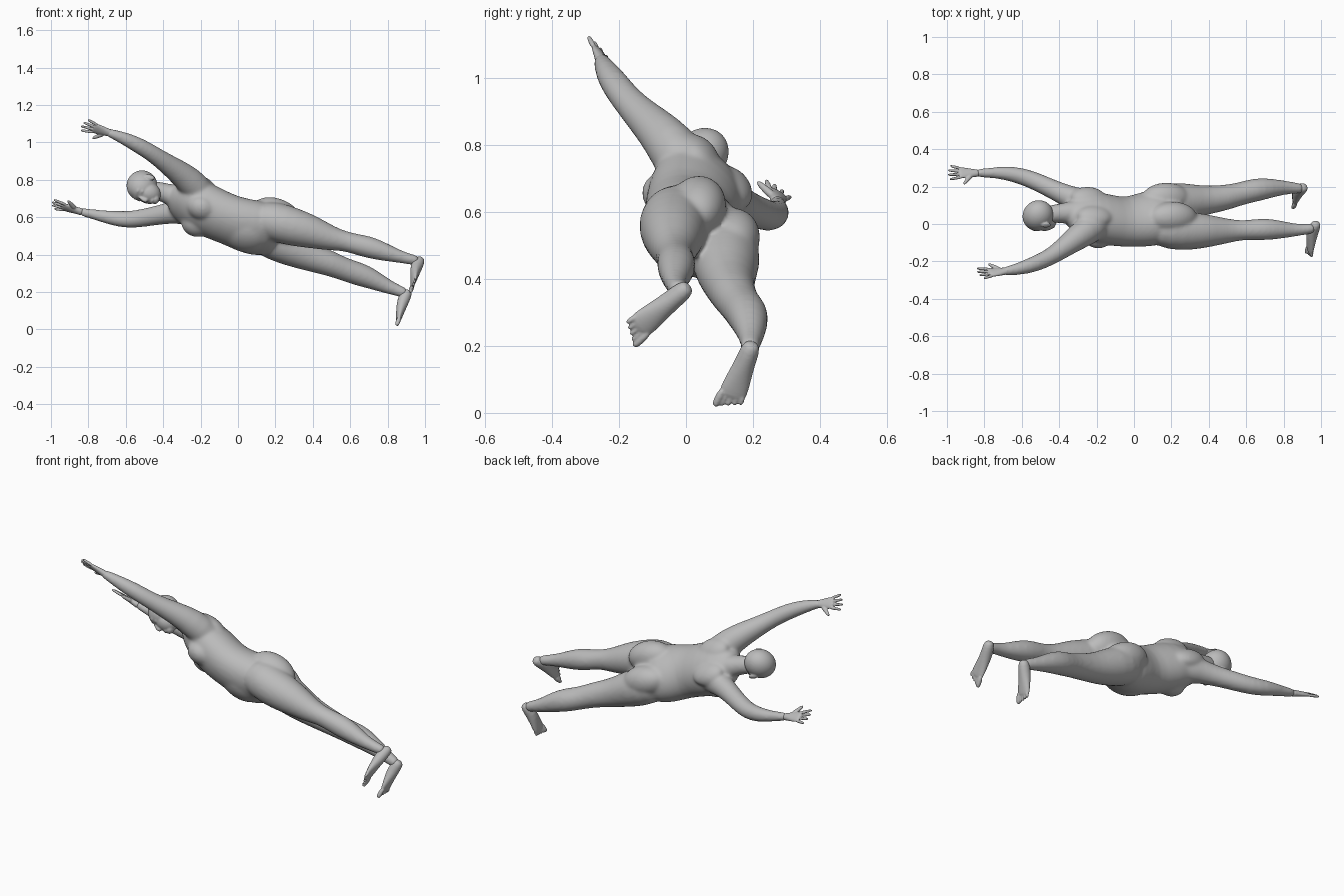
import bpy, bmesh, math
from mathutils import Vector, Matrix

cube = bpy.data.objects.get("Cube")
if cube:
    bpy.data.objects.remove(cube)

skin = bpy.data.materials.new("plain_grey")
skin.use_nodes = True
grey = (0.5, 0.5, 0.5, 1)
skin.diffuse_color = grey
skin.node_tree.nodes["Principled BSDF"].inputs["Base Color"].default_value = grey

# Body frame: towards the head, towards the figure's left, towards its front
UP = Vector((-0.94, 0, 0.34)).normalized()
LEFT = Vector((0, -0.68, 0.73))
LEFT = (LEFT - UP * LEFT.dot(UP)).normalized()
FRONT = LEFT.cross(UP)


def tube(bm, stations, side=LEFT, n=16):
    """Loft of ellipses; each station is x, y, z, half width, optional half depth."""
    pts = [Vector(s[:3]) for s in stations]
    rings = []
    for i, s in enumerate(stations):
        t = (pts[min(i + 1, len(pts) - 1)] - pts[max(i - 1, 0)]).normalized()
        across = (side - t * side.dot(t)).normalized()
        deep = t.cross(across)
        ring = []
        for k in range(n):
            a = math.tau * k / n
            ring.append(bm.verts.new(pts[i] + across * math.cos(a) * s[3] + deep * math.sin(a) * s[-1]))
        rings.append(ring)
    for r, q in zip(rings, rings[1:]):
        for k in range(n):
            bm.faces.new((r[k], r[(k + 1) % n], q[(k + 1) % n], q[k]))
    bm.faces.new(rings[0][::-1])
    bm.faces.new(rings[-1])


def blob(bm, centre, wide, tall, deep):
    """Ellipsoid aligned with the body frame."""
    m = Matrix((LEFT * wide, UP * tall, FRONT * deep)).transposed().to_4x4()
    bmesh.ops.create_uvsphere(bm, u_segments=20, v_segments=12, radius=1,
                              matrix=Matrix.Translation(centre) @ m)


def at(origin, left, up, front):
    return Vector(origin) + LEFT * left + UP * up + FRONT * front


def finish(name, bm, voxel, smooth):
    """Fuse the overlapping pieces into one soft surface."""
    bmesh.ops.recalc_face_normals(bm, faces=bm.faces)
    me = bpy.data.meshes.new(name)
    bm.to_mesh(me)
    bm.free()
    me.materials.append(skin)
    ob = bpy.data.objects.new(name, me)
    bpy.context.collection.objects.link(ob)
    ob.modifiers.new("round", "SUBSURF").levels = 1
    ob.modifiers["round"].render_levels = 1
    fuse = ob.modifiers.new("fuse", "REMESH")
    fuse.mode = "VOXEL"
    fuse.voxel_size = voxel
    fuse.use_smooth_shade = True
    soft = ob.modifiers.new("soften", "SMOOTH")
    soft.iterations = smooth
    return ob


# Torso, neck and limbs
body = bmesh.new()
tube(body, [(-.37, .07, .72, .06, .05), (-.31, .055, .695, .125, .09), (-.23, .04, .67, .155, .122),
            (-.13, .02, .62, .15, .128), (-.04, .008, .583, .144, .12), (.06, .022, .55, .163, .132),
            (.15, .045, .53, .163, .13), (.23, .05, .51, .115, .085)], n=24)
tube(body, [(-.28, .06, .69, .085), (-.36, .06, .72, .057), (-.42, .055, .74, .05), (-.49, .05, .755, .048)])
tube(body, [(-.16, .02, .69, .07), (-.23, -.02, .765, .085), (-.30, -.07, .83, .07), (-.38, -.13, .885, .055),
            (-.45, -.178, .935, .046), (-.52, -.21, .978, .045), (-.60, -.237, 1.018, .037),
            (-.67, -.25, 1.045, .026), (-.71, -.254, 1.058, .022)])
tube(body, [(-.17, .07, .64, .07), (-.26, .11, .63, .08), (-.33, .138, .63, .064), (-.42, .178, .612, .053),
            (-.50, .217, .597, .05), (-.58, .25, .585, .047), (-.66, .27, .593, .042),
            (-.74, .275, .608, .031), (-.82, .272, .625, .024), (-.85, .272, .632, .022)])
tube(body, [(.08, -.01, .60, .09), (.2, -.033, .577, .11), (.3, -.038, .546, .105), (.4, -.037, .52, .09),
            (.5, -.037, .485, .067), (.57, -.034, .472, .054), (.63, -.031, .456, .056), (.7, -.028, .44, .061),
            (.78, -.03, .415, .051), (.86, -.033, .39, .035), (.93, -.028, .373, .029), (.97, -.02, .365, .028)])
tube(body, [(.08, .1, .51, .09), (.2, .12, .475, .11), (.3, .12, .425, .096), (.4, .128, .382, .077),
            (.5, .143, .35, .069), (.57, .162, .32, .062), (.65, .183, .295, .065), (.72, .191, .268, .056),
            (.8, .195, .228, .039), (.87, .192, .203, .03), (.905, .187, .188, .028)])
for s in (-1, 1):
    blob(body, at((-.19, .04, .66), s * .065, 0, .085), .072, .08, .06)      # breast
    blob(body, at((.175, .045, .53), s * .072, 0, -.055), .085, .14, .09)    # buttock
    blob(body, at((-.24, .05, .68), s * .07, 0, -.06), .07, .1, .045)        # shoulder blade
blob(body, at((.05, .03, .555), 0, 0, .06), .12, .14, .085)                  # belly
finish("body", body, .008, 16)

# Head with face and ears
head = bmesh.new()
H = (-.513, .045, .768)
blob(head, H, .078, .085, .089)
blob(head, at(H, 0, -.045, .035), .06, .07, .057)
blob(head, at(H, 0, -.092, .062), .028, .022, .026)
blob(head, at(H, 0, -.078, .082), .02, .009, .012)
blob(head, at(H, 0, .012, .076), .042, .012, .013)
tube(head, [(*at(H, 0, .002, .083), .007), (*at(H, 0, -.025, .096), .009),
            (*at(H, 0, -.044, .1), .013), (*at(H, 0, -.052, .088), .012)], n=10)
for s in (-1, 1):
    blob(head, at(H, s * .03, -.012, .073), .014, .009, .01)                 # eye
    blob(head, at(H, s * .078, -.025, -.005), .009, .028, .017)              # ear
finish("head", head, .005, 4)


def hand(name, wrist, aim, thumb):
    bm = bmesh.new()
    aim = Vector(aim).normalized()
    thumb = Vector(thumb)
    thumb = (thumb - aim * thumb.dot(aim)).normalized()

    def p(along, over):
        return tuple(Vector(wrist) + aim * along + thumb * over)
    tube(bm, [(*p(-.02, 0), .022, .021), (*p(.01, 0), .022, .018), (*p(.045, 0), .032, .015),
              (*p(.08, 0), .036, .012), (*p(.095, 0), .031, .01)], thumb, 12)
    for i, length in enumerate((.055, .072, .078, .07)):
        over = (i - 1.5) * .018
        tube(bm, [(*p(.075, over), .0095), (*p(.085 + length * .5, over * 1.3), .0088),
                  (*p(.085 + length, over * 1.65), .007)], thumb, 8)
    tube(bm, [(*p(.025, .012), .016), (*p(.055, .045), .012), (*p(.08, .075), .0075)], aim, 8)
    finish(name, bm, .0035, 2)


hand("left_hand", (-.685, -.252, 1.05), (-.9, -.08, .28), (-.1, .62, -.75))
hand("right_hand", (-.845, .272, .631), (-.95, .02, .26), (0, -.75, .5))


def foot(name, heel, toe, inner):
    bm = bmesh.new()
    heel, toe = Vector(heel), Vector(toe)
    span = toe - heel
    aim = span.normalized()
    side = (LEFT - aim * LEFT.dot(aim)).normalized() * inner
    top = Vector((-1, 0, 0))
    top = (top - aim * top.dot(aim)).normalized()

    def p(along, over, rise):
        return tuple(heel + span * along + side * over + top * rise)
    # Sole and instep
    tube(bm, [(*p(-.06, 0, .024), .018, .018), (*p(.04, 0, .028), .03, .03), (*p(.25, 0, .032), .031, .034),
              (*p(.5, 0, .024), .038, .025), (*p(.7, 0, .016), .044, .017), (*p(.83, 0, .011), .04, .011)], side, 14)
    # Toes, largest on the inner side
    for i in range(5):
        over = .034 - i * .0165
        reach = 1 - .035 * i
        r = .014 if i == 0 else .0095
        tube(bm, [(*p(.7, over * .9, .012), r), (*p(reach - .08, over * 1.03, .01), r),
                  (*p(reach, over * 1.05, .008), r * .75)], side, 8)
    finish(name, bm, .004, 2)


foot("left_foot", (1.0, -.005, .367), (.938, -.183, .222), -1)
foot("right_foot", (.932, .192, .19), (.852, .118, .004), 1)
